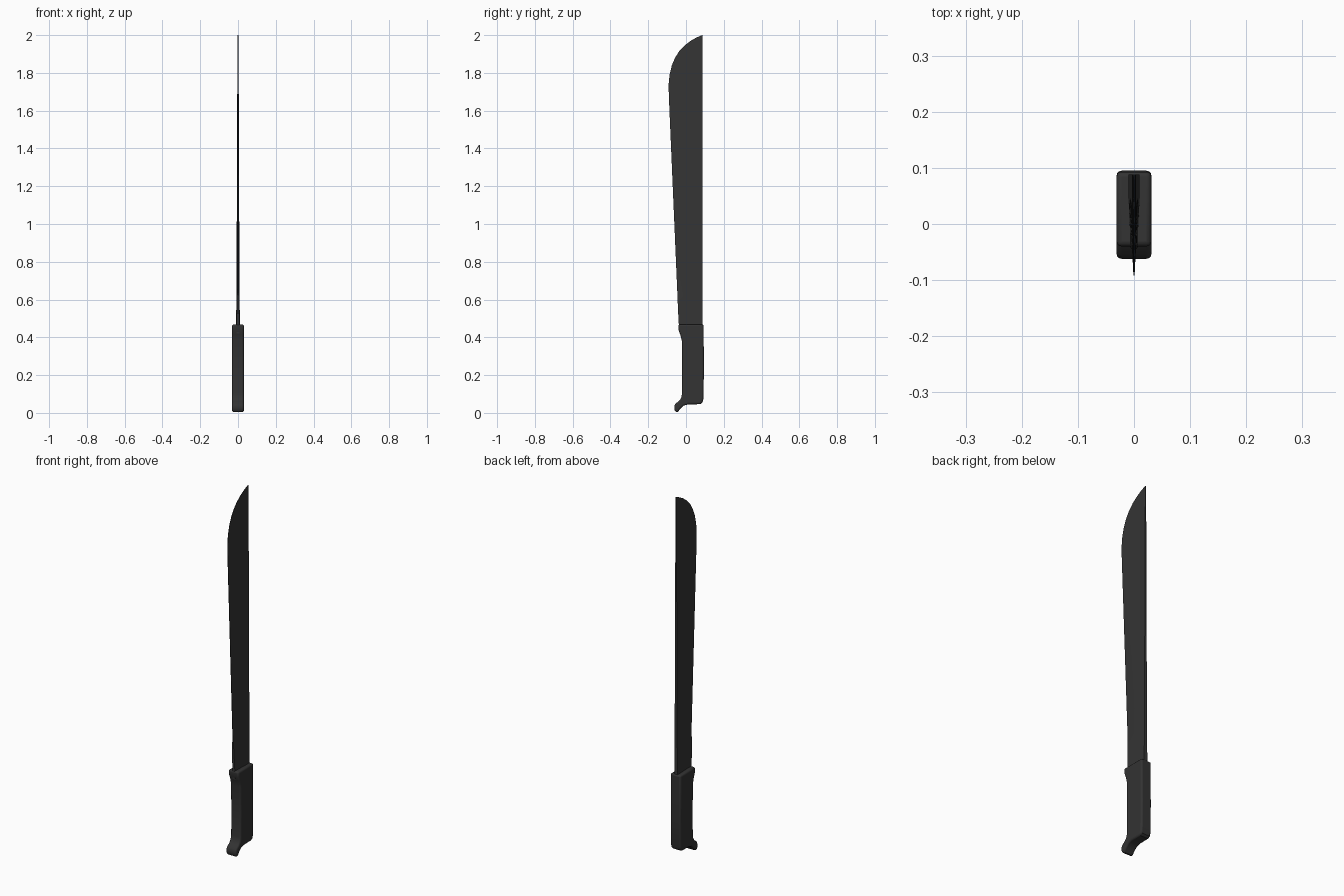
import bpy, bmesh, math

cube = bpy.data.objects.get("Cube")
if cube:
    bpy.data.objects.remove(cube, do_unlink=True)


def material(name, value, roughness):
    m = bpy.data.materials.new(name)
    m.use_nodes = True
    m.diffuse_color = (*value, 1)
    shader = m.node_tree.nodes["Principled BSDF"]
    shader.inputs["Base Color"].default_value = (*value, 1)
    shader.inputs["Roughness"].default_value = roughness
    return m


def finish(name, bm, mat, angle):
    bmesh.ops.recalc_face_normals(bm, faces=bm.faces)
    mesh = bpy.data.meshes.new(name)
    bm.to_mesh(mesh)
    bm.free()
    mesh.materials.append(mat)
    ob = bpy.data.objects.new(name, mesh)
    bpy.context.collection.objects.link(ob)
    bpy.ops.object.select_all(action='DESELECT')
    ob.select_set(True)
    bpy.context.view_layer.objects.active = ob
    bpy.ops.object.shade_smooth_by_angle(angle=math.radians(angle))
    return ob


blade_steel = material("dark blade steel", (0.035, 0.035, 0.035), 0.5)
grip_black = material("black grip", (0.033, 0.033, 0.033), 0.6)

SPINE = 0.088


# Blade: wedge-shaped sections lofted upward
def blade_section(bm, z, edge, half, edge_half):
    width = SPINE - edge
    ground = edge + min(0.03, width * 0.3)
    shoulder = SPINE - width * 0.3
    side = [(edge_half, edge), (max(half * 0.65, edge_half), ground),
            (half, shoulder), (half, SPINE)]
    ring = side + [(-x, y) for x, y in reversed(side)]
    return [bm.verts.new((x, y, z)) for x, y in ring]


sections = [(0.42, -0.035, 0.010, 0.008), (0.50, -0.040, 0.010, 0.007),
            (0.56, -0.043, 0.009, 0.006), (0.62, -0.045, 0.008, 0.004),
            (0.66, -0.047, 0.008, 0.001)]
for i in range(1, 9):
    t = i / 8
    sections.append((0.66 + 1.02 * t, -0.047 - 0.044 * t, 0.008 - 0.004 * t, 0.001))
# Rounded belly sweeping back to the point on the spine
belly = [(1.74, -0.092), (1.79, -0.087), (1.84, -0.075), (1.88, -0.058),
         (1.915, -0.036), (1.945, -0.008), (1.97, 0.025), (1.988, 0.057), (2.0, 0.086)]
sections += [(z, y, 0.0038 - 0.0003 * i, 0.001) for i, (z, y) in enumerate(belly)]

bm = bmesh.new()
rings = [blade_section(bm, *s) for s in sections]
for low, high in zip(rings, rings[1:]):
    for i in range(len(low)):
        j = (i + 1) % len(low)
        bm.faces.new((low[i], low[j], high[j], high[i]))
bm.faces.new(rings[0])
bm.faces.new(rings[-1])
finish("blade", bm, blade_steel, 35)

# Handle: side profile with a hooked pommel, extruded across x
profile = [(-0.040, 0.468), (-0.040, 0.440), (-0.030, 0.415), (-0.022, 0.380),
           (-0.020, 0.240), (-0.021, 0.100), (-0.026, 0.078), (-0.038, 0.062),
           (-0.055, 0.050), (-0.062, 0.036), (-0.061, 0.015), (-0.052, 0.002),
           (-0.043, 0.004), (-0.030, 0.022), (-0.012, 0.038), (0.010, 0.045),
           (0.075, 0.046), (0.087, 0.055), (0.092, 0.072), (0.095, 0.230),
           (0.093, 0.468)]
bm = bmesh.new()
face = bm.faces.new([bm.verts.new((-0.031, y, z)) for y, z in profile])
extruded = bmesh.ops.extrude_face_region(bm, geom=[face])["geom"]
for v in extruded:
    if isinstance(v, bmesh.types.BMVert):
        v.co.x = 0.031
handle = finish("handle", bm, grip_black, 35)
bevel = handle.modifiers.new("rounded corners", 'BEVEL')
bevel.width = 0.009
bevel.segments = 3
bevel.limit_method = 'ANGLE'
bevel.angle_limit = math.radians(60)
